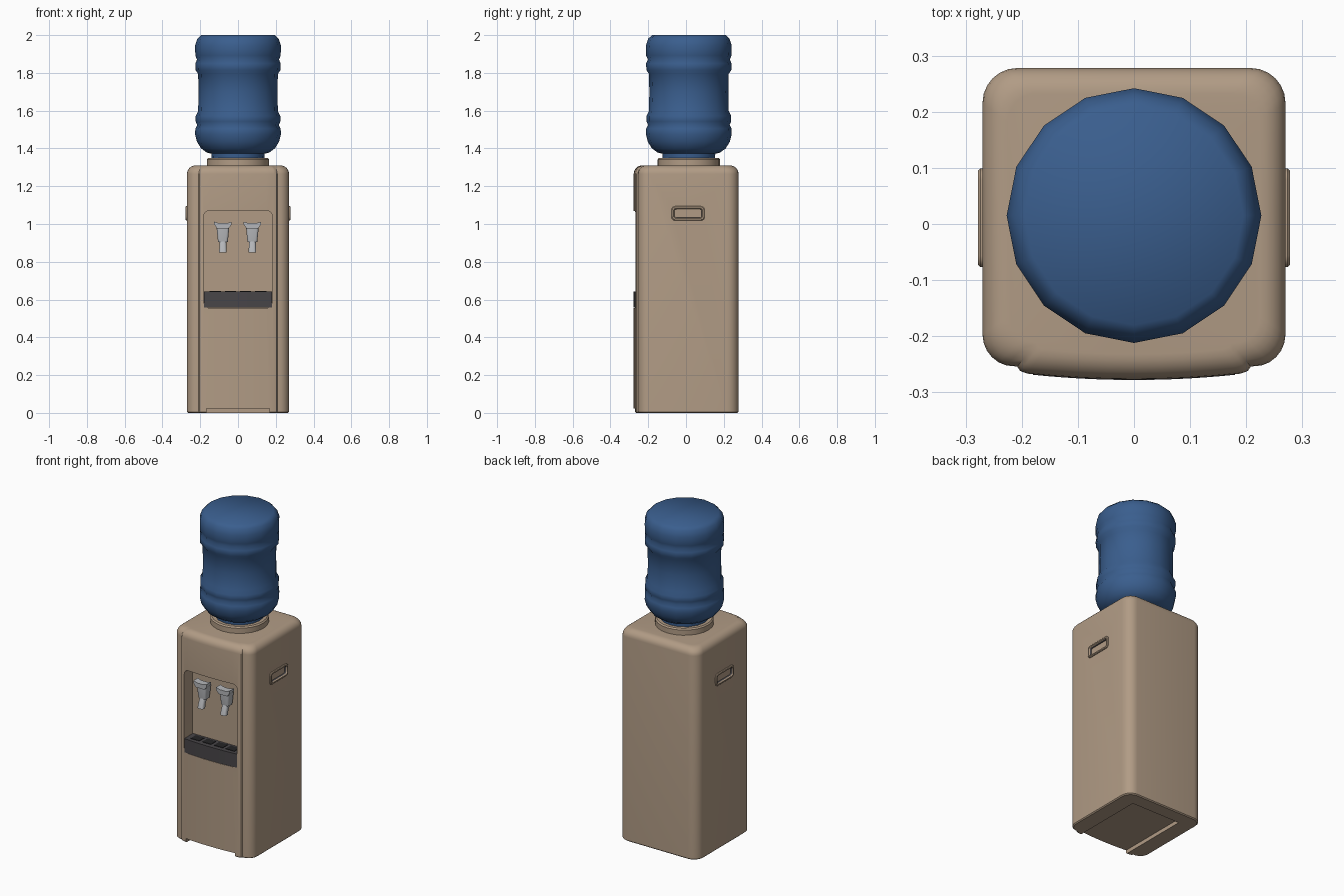
import bpy, bmesh, math
from mathutils import Vector

if "Cube" in bpy.data.objects:
    bpy.data.objects.remove(bpy.data.objects["Cube"])


def material(name, rgb):
    m = bpy.data.materials.new(name)
    m.diffuse_color = (*rgb, 1)
    m.use_nodes = True
    m.node_tree.nodes["Principled BSDF"].inputs["Base Color"].default_value = m.diffuse_color
    return m


BEIGE = material("beige plastic", (0.44, 0.33, 0.235))
BLUE = material("blue bottle", (0.042, 0.112, 0.27))
DARK = material("dark grey plastic", (0.065, 0.06, 0.065))
BLACK = material("black slots", (0.018, 0.018, 0.02))
SILVER = material("light grey taps", (0.46, 0.47, 0.49))


def loft(name, rings, mats, dark_from=None):
    """Skin closed rings with capped ends; bands from dark_from on use material 1."""
    bm = bmesh.new()
    vs = [[bm.verts.new(p) for p in r] for r in rings]
    n = len(vs[0])
    for k in range(len(vs) - 1):
        for i in range(n):
            j = (i + 1) % n
            f = bm.faces.new((vs[k][i], vs[k][j], vs[k + 1][j], vs[k + 1][i]))
            f.material_index = int(dark_from is not None and k >= dark_from)
    bm.faces.new(vs[0][::-1])
    bm.faces.new(vs[-1]).material_index = int(dark_from is not None)
    bmesh.ops.recalc_face_normals(bm, faces=bm.faces)
    me = bpy.data.meshes.new(name)
    bm.to_mesh(me)
    bm.free()
    for m in mats:
        me.materials.append(m)
    ob = bpy.data.objects.new(name, me)
    bpy.context.collection.objects.link(ob)
    return ob


def activate(ob):
    bpy.ops.object.select_all(action='DESELECT')
    ob.select_set(True)
    bpy.context.view_layer.objects.active = ob


def smooth(ob, deg=35):
    activate(ob)
    bpy.ops.object.shade_smooth_by_angle(angle=math.radians(deg))


def cut(ob, cutter):
    activate(ob)
    m = ob.modifiers.new("cut", 'BOOLEAN')
    m.operation, m.solver, m.object = 'DIFFERENCE', 'EXACT', cutter
    bpy.ops.object.modifier_apply(modifier=m.name)
    bpy.data.objects.remove(cutter)


def rrect(cu, cv, hu, hv, r, seg=4):
    """Rounded rectangle as 2D points."""
    pts = []
    for q, (su, sv) in enumerate([(1, 1), (-1, 1), (-1, -1), (1, -1)]):
        for i in range(seg + 1):
            a = math.pi / 2 * (q + i / seg)
            pts.append((cu + su * (hu - r) + r * math.cos(a),
                        cv + sv * (hv - r) + r * math.sin(a)))
    return pts


def box(name, x0, x1, y0, y1, z0, z1, mat):
    ring = [(x0, y0), (x1, y0), (x1, y1), (x0, y1)]
    return loft(name, [[(x, y, z) for x, y in ring] for z in (z0, z1)], [mat])


def lathe(name, profile, mat, n, cy=0.015):
    rings = [[(r * math.cos(2 * math.pi * i / n), cy + r * math.sin(2 * math.pi * i / n), z)
              for i in range(n)] for r, z in profile]
    return loft(name, rings, [mat])


def front_y(x):
    return -0.277 + 0.012 * (x / 0.205) ** 2


# cabinet: plan outline with a bowed front panel, rounded over at the top
half = [(x, front_y(x)) for x in (0.05, 0.1, 0.15, 0.19)]
half += [(0.203, -0.262), (0.208, -0.254)]
half += [(0.213 + 0.057 * math.sin(a), -0.197 - 0.057 * math.cos(a))
         for a in [math.pi / 12 * i for i in range(1, 7)]]
half += [(0.208 + 0.062 * math.cos(a), 0.216 + 0.062 * math.sin(a))
         for a in [math.pi / 12 * i for i in range(7)]]
plan = [(0, front_y(0))] + half + [(-x, y) for x, y in half[::-1]]
R = 0.045
levels = [(0.006, 0), (0, 0.006), (0, 1.31 - R)]
levels += [(R * (1 - math.cos(a)), 1.31 - R + R * math.sin(a))
           for a in [math.pi / 12 * i for i in range(1, 7)]]
cabinet = loft("cabinet", [[(x * (1 - d / 0.27), y * (1 - d / 0.278), z) for x, y in plan]
                           for d, z in levels], [BEIGE])

# dispensing recess and open underside
niche = rrect(0, 0.8125, 0.182, 0.2575, 0.03)
cut(cabinet, loft("niche_cutter", [[(x, y, z) for x, z in niche] for y in (-0.4, -0.185)], [BEIGE]))
cut(cabinet, box("underside_cutter", -0.168, 0.168, -0.4, 0.19, -0.1, 0.024, BEIGE))

# side handles: raised frame with a dark pocket sunk in the cabinet
for side, label in ((1, "right"), (-1, "left")):
    hole = rrect(0.011, 1.056, 0.078, 0.031, 0.012)
    cut(cabinet, loft("handle_cutter", [[(side * x, y, z) for y, z in hole]
                                        for x in (0.225, 0.3)], [BEIGE]))
    rings = []
    for x, inset in ((0.262, 0), (0.274, 0), (0.278, 0.004), (0.278, 0.011),
                     (0.272, 0.015), (0.235, 0.018)):
        ring = rrect(0.011, 1.056, 0.088 - inset, 0.038 - inset, 0.02 - inset * 0.6)
        rings.append([(side * x, y, z) for y, z in ring])
    smooth(loft(label + "_handle", rings, [BEIGE, DARK], 4))
smooth(cabinet)

# collar and water bottle
smooth(lathe("bottle_collar", [(0.165, 1.3), (0.165, 1.342), (0.158, 1.35), (0.13, 1.35)], BEIGE, 24))
smooth(lathe("water_bottle", [
    (0.138, 1.33), (0.14, 1.372), (0.165, 1.378), (0.195, 1.4), (0.217, 1.435), (0.227, 1.475),
    (0.226, 1.505), (0.216, 1.524), (0.224, 1.543), (0.224, 1.572), (0.211, 1.598),
    (0.209, 1.7), (0.211, 1.795), (0.225, 1.815), (0.226, 1.85), (0.217, 1.87),
    (0.226, 1.892), (0.227, 1.945), (0.216, 1.98), (0.195, 2.0)], BLUE, 16), 50)

# drip tray with slotted top
xs = [-0.18 + 0.03 * i for i in range(13)]
tray_plan = [(x, front_y(x) - 0.001) for x in xs] + [(0.18, -0.18), (-0.18, -0.18)]
smooth(loft("drip_tray", [[(x, y, z) for x, y in tray_plan] for z in (0.557, 0.642)], [DARK]))
for i in range(4):
    x = -0.12 + 0.08 * i
    box("tray_slot", x - 0.03, x + 0.03, -0.25, -0.2, 0.64, 0.645, BLACK)

# taps: tapered valve, winged lever and slanted spout
for cx, label in ((-0.08, "left"), (0.076, "right")):
    def section(z, hw, y0, y1):
        return [(cx + u, v, z) for u, v in rrect(0, (y0 + y1) / 2, hw, (y1 - y0) / 2, 0.012, 3)]
    smooth(loft(label + "_tap_valve", [section(0.905, 0.026, -0.243, -0.195),
                                       section(0.945, 0.03, -0.247, -0.192),
                                       section(0.985, 0.034, -0.247, -0.192)], [SILVER]))
    smooth(loft(label + "_tap_spout", [section(0.85, 0.02, -0.262, -0.228),
                                       section(0.875, 0.019, -0.256, -0.222),
                                       section(0.915, 0.018, -0.24, -0.2)], [SILVER]))
    wing = [(-0.046, 1.012), (-0.046, 0.998), (-0.03, 0.975), (0.03, 0.975),
            (0.046, 0.998), (0.046, 1.012), (0.02, 1.004), (-0.02, 1.004)]
    loft(label + "_tap_lever", [[(cx + x, y, z) for x, z in wing] for y in (-0.258, -0.215)], [SILVER])
    box(label + "_tap_mount", cx - 0.016, cx + 0.016, -0.2, -0.18, 0.93, 0.975, SILVER)
